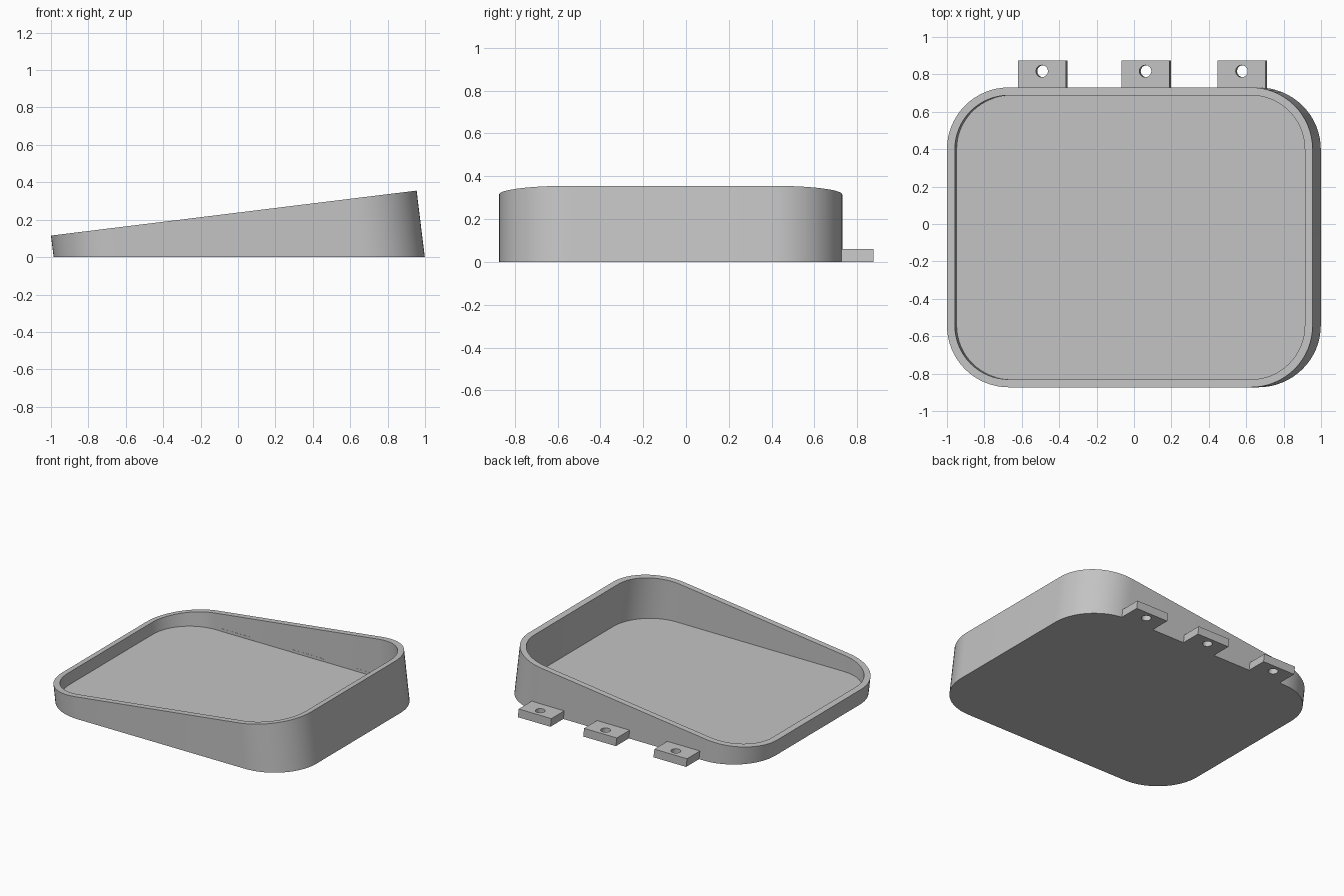
import bpy, bmesh, math
from mathutils import Matrix, Vector

if "Cube" in bpy.data.objects:
    bpy.data.objects.remove(bpy.data.objects["Cube"], do_unlink=True)

SLOPE = 0.123            # tilt of the rim, and matching lean of the walls
LEFT, RIGHT = -1.0, 0.955
FRONT, BACK = -0.873, 0.73
RADIUS, WALL = 0.33, 0.042
FLOOR = 0.04
STEPS = 16               # segments per rounded corner

grey = bpy.data.materials.new("plain grey")
grey.use_nodes = True
colour = (0.55, 0.55, 0.55, 1)
grey.diffuse_color = colour
grey.node_tree.nodes["Principled BSDF"].inputs["Base Color"].default_value = colour


def make_object(name, bm):
    bmesh.ops.recalc_face_normals(bm, faces=bm.faces)
    mesh = bpy.data.meshes.new(name)
    bm.to_mesh(mesh)
    bm.free()
    mesh.materials.append(grey)
    obj = bpy.data.objects.new(name, mesh)
    bpy.context.collection.objects.link(obj)
    return obj


def activate(obj):
    bpy.ops.object.select_all(action='DESELECT')
    obj.select_set(True)
    bpy.context.view_layer.objects.active = obj


def smooth(obj):
    activate(obj)
    bpy.ops.object.shade_smooth_by_angle(angle=math.radians(30))


def outline(inset):
    """Rounded rectangle, moved inwards by inset."""
    r = RADIUS - inset
    x0, x1 = LEFT + RADIUS, RIGHT - RADIUS
    y0, y1 = FRONT + RADIUS, BACK - RADIUS
    points = []
    for k, (cx, cy) in enumerate([(x1, y1), (x0, y1), (x0, y0), (x1, y0)]):
        for i in range(STEPS + 1):
            a = math.pi / 2 * (k + i / STEPS)
            points.append((cx + r * math.cos(a), cy + r * math.sin(a)))
    return points


def ring(bm, inset, height=None):
    """Loop on the sloping rim, or slid down the leaning wall to a height."""
    verts = []
    for x, y in outline(inset):
        top = 0.115 + SLOPE * (x - LEFT)
        z = top if height is None else height
        verts.append(bm.verts.new((x + SLOPE * (top - z), y, z)))
    return verts


# Open tray: outer wall, sloping rim, inner wall, floor and underside
bm = bmesh.new()
rings = [ring(bm, 0, 0), ring(bm, 0), ring(bm, WALL), ring(bm, WALL, FLOOR)]
for low, high in zip(rings, rings[1:]):
    for i in range(len(low)):
        j = (i + 1) % len(low)
        bm.faces.new((low[i], low[j], high[j], high[i]))
bm.faces.new(rings[0])
bm.faces.new(rings[-1])
smooth(make_object("tray", bm))

# Mounting tabs with screw holes, leaning like the walls
TAB_W, TAB_H, TAB_END = 0.257, 0.06, 0.875
TAB_START = BACK - WALL - 0.001
lean = Matrix.Identity(4)
lean[0][2] = -SLOPE

for name, x in (("right_tab", -0.485), ("middle_tab", 0.068), ("left_tab", 0.583)):
    bm = bmesh.new()
    bmesh.ops.create_cube(bm, size=1)
    bmesh.ops.scale(bm, vec=(TAB_W, TAB_END - TAB_START, TAB_H), verts=bm.verts)
    bmesh.ops.translate(bm, vec=(0, (TAB_END + TAB_START) / 2, TAB_H / 2), verts=bm.verts)
    bmesh.ops.transform(bm, matrix=Matrix.Translation((x, 0, 0)) @ lean, verts=bm.verts)
    tab = make_object(name, bm)

    bm = bmesh.new()
    bmesh.ops.create_cone(bm, cap_ends=True, segments=32, radius1=0.032,
                          radius2=0.032, depth=0.3)
    place = Matrix.Translation(Vector((x, 0.817, 0)))
    bmesh.ops.transform(bm, matrix=place @ lean, verts=bm.verts)
    cutter = make_object("hole_cutter", bm)
    cutter.hide_render = True

    cut = tab.modifiers.new("hole", 'BOOLEAN')
    cut.operation = 'DIFFERENCE'
    cut.solver = 'EXACT'
    cut.object = cutter
    activate(tab)
    bpy.ops.object.modifier_apply(modifier=cut.name)
    bpy.data.objects.remove(cutter, do_unlink=True)
    smooth(tab)
